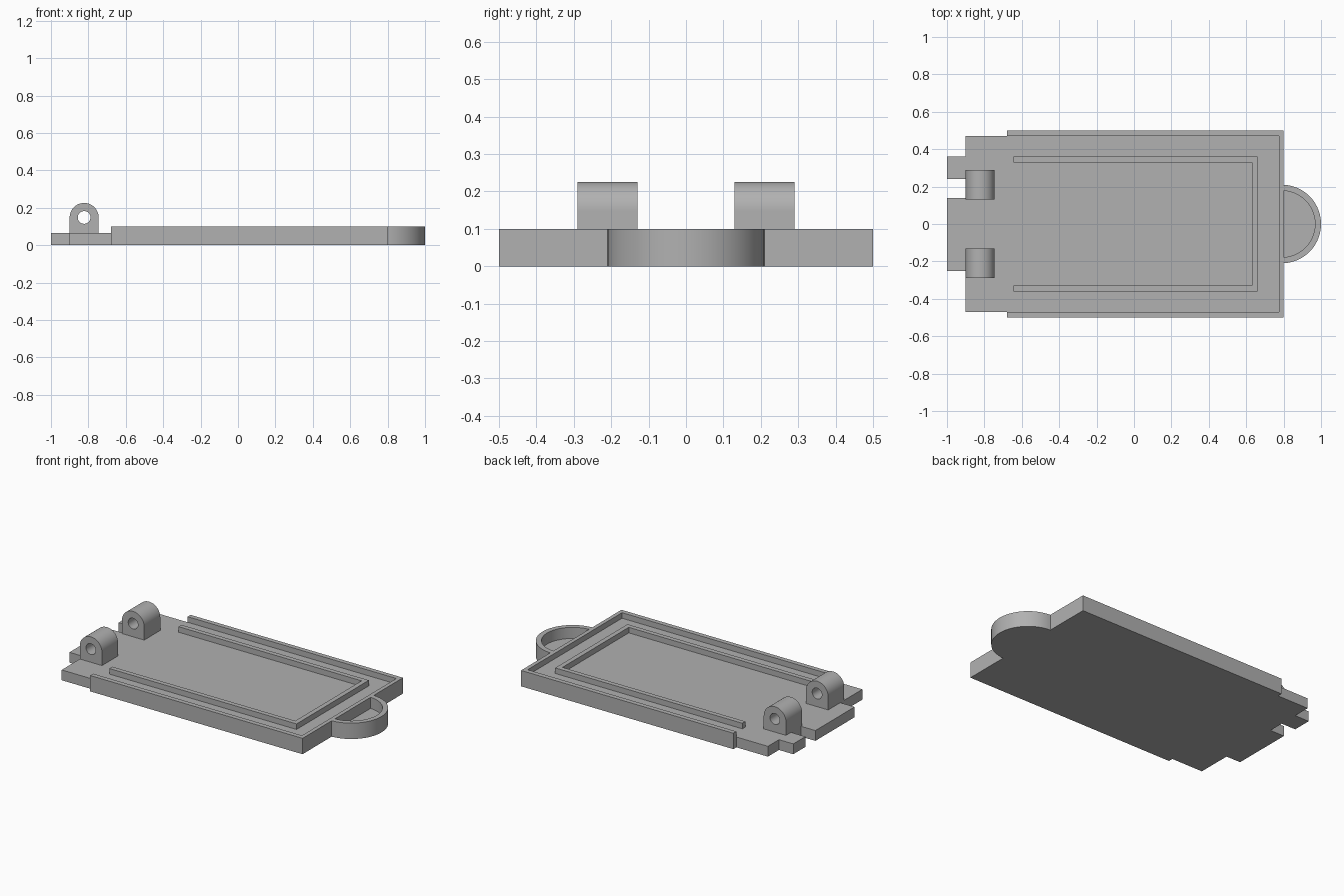
import bpy, bmesh, math
from mathutils import Matrix

if "Cube" in bpy.data.objects:
    bpy.data.objects.remove(bpy.data.objects["Cube"])

grey = bpy.data.materials.new("plain grey")
grey.diffuse_color = (0.44, 0.44, 0.44, 1)
grey.use_nodes = True
grey.node_tree.nodes["Principled BSDF"].inputs["Base Color"].default_value = grey.diffuse_color


def prism(name, outline, z0, z1, matrix=None):
    """Extrude a flat outline from z0 to z1, optionally transformed."""
    bm = bmesh.new()
    face = bm.faces.new([bm.verts.new((x, y, z0)) for x, y in outline])
    ext = bmesh.ops.extrude_face_region(bm, geom=[face])
    top = [v for v in ext["geom"] if isinstance(v, bmesh.types.BMVert)]
    bmesh.ops.translate(bm, verts=top, vec=(0, 0, z1 - z0))
    if matrix:
        bm.transform(matrix)
    bmesh.ops.recalc_face_normals(bm, faces=bm.faces)
    mesh = bpy.data.meshes.new(name)
    bm.to_mesh(mesh)
    bm.free()
    mesh.materials.append(grey)
    obj = bpy.data.objects.new(name, mesh)
    bpy.context.collection.objects.link(obj)
    return obj


def arc(cx, cy, r, a0, a1, n):
    return [(cx + r * math.cos(a0 + (a1 - a0) * i / n),
             cy + r * math.sin(a0 + (a1 - a0) * i / n)) for i in range(n + 1)]


def smooth(obj):
    bpy.ops.object.select_all(action='DESELECT')
    obj.select_set(True)
    bpy.context.view_layer.objects.active = obj
    bpy.ops.object.shade_smooth_by_angle(angle=math.radians(30))


def u_shape(x0, xo, yo, xi, yi):
    return [(x0, -yo), (xo, -yo), (xo, yo), (x0, yo),
            (x0, yi), (xi, yi), (xi, -yi), (x0, -yi)]


BASE, TOP = 0.065, 0.1

# Base plate with two hinge-side tabs
prism("base_plate", [(-0.9, -0.47), (0.775, -0.47), (0.775, 0.47), (-0.9, 0.47),
                     (-0.9, 0.36), (-1, 0.36), (-1, 0.24), (-0.9, 0.24),
                     (-0.9, 0.14), (-1, 0.14), (-1, -0.25), (-0.9, -0.25)], 0, BASE)

# Raised outer rim and inner ridge, both open towards the hinge
prism("outer_rim", u_shape(-0.68, 0.8, 0.5, 0.775, 0.47), 0, TOP)
prism("inner_ridge", u_shape(-0.645, 0.66, 0.36, 0.63, 0.33), BASE, TOP)

# Half-round finger pull: curved wall around a thin floor
a = math.acos(0.01 / 0.21)
b = math.acos(0.01 / 0.178)
inner = arc(0.79, 0, 0.178, -b, b, 40)
smooth(prism("pull_wall", arc(0.79, 0, 0.21, -a, a, 40) + inner[::-1], 0, TOP))
prism("pull_floor", inner, 0, 0.03)

# Hinge lugs with round tops and pin holes
CX, CZ, R = -0.8225, 0.148, 0.0775
upright = Matrix.Rotation(math.pi / 2, 4, 'X')
for name, y0, y1 in (("front_hinge_lug", -0.29, -0.13), ("back_hinge_lug", 0.13, 0.29)):
    shape = [(CX - R, BASE), (CX + R, BASE)] + arc(CX, CZ, R, 0, math.pi, 32)
    lug = prism(name, shape, -y1, -y0, upright)
    pin = prism("pin_cutter", arc(CX, CZ, 0.034, 0, math.tau, 32)[:-1],
                -y1 - 0.02, -y0 + 0.02, upright)
    pin.hide_render = True
    cut = lug.modifiers.new("pin_hole", 'BOOLEAN')
    cut.operation, cut.solver, cut.object = 'DIFFERENCE', 'EXACT', pin
    bpy.context.view_layer.objects.active = lug
    bpy.ops.object.modifier_apply(modifier=cut.name)
    bpy.data.objects.remove(pin)
    smooth(lug)
